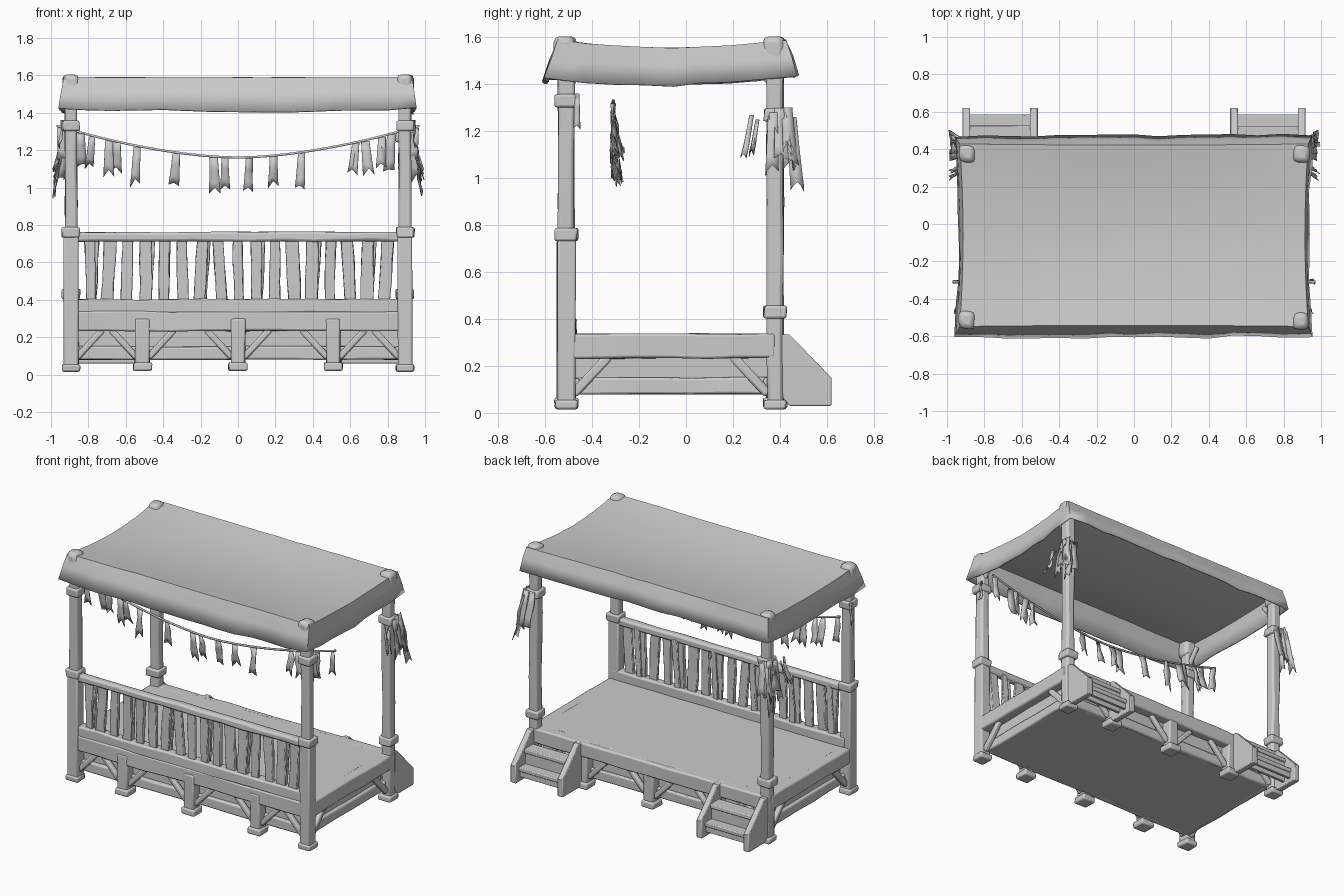
import bpy, bmesh, random
from math import radians
from mathutils import Vector

random.seed(4)
cube = bpy.data.objects.get("Cube")
if cube:
    bpy.data.objects.remove(cube, do_unlink=True)

grey = bpy.data.materials.new("plain_grey")
grey.use_nodes = True
tone = (0.6, 0.6, 0.6, 1)
grey.diffuse_color = tone
grey.node_tree.nodes["Principled BSDF"].inputs["Base Color"].default_value = tone

PX, FRONT, BACK = 0.893, -0.51, 0.38


def finish(bm, name, bevel=0, thick=0):
    bmesh.ops.recalc_face_normals(bm, faces=bm.faces)
    mesh = bpy.data.meshes.new(name)
    bm.to_mesh(mesh)
    bm.free()
    ob = bpy.data.objects.new(name, mesh)
    bpy.context.collection.objects.link(ob)
    mesh.materials.append(grey)
    if thick:
        mod = ob.modifiers.new("cloth", 'SOLIDIFY')
        mod.thickness = thick
        mod.offset = 0
    if bevel:
        mod = ob.modifiers.new("worn_edges", 'BEVEL')
        mod.width = bevel
        mod.segments = 2
        mod.limit_method = 'ANGLE'
        mod.angle_limit = radians(50)
    bpy.ops.object.select_all(action='DESELECT')
    ob.select_set(True)
    bpy.context.view_layer.objects.active = ob
    bpy.ops.object.shade_smooth_by_angle(angle=radians(40))


def beam(name, p, q, w, h, cuts=0, rough=0.0, bevel=0.01):
    """Rough timber running from p to q: w is sideways, h is upward."""
    p, q = Vector(p), Vector(q)
    d = q - p
    axis = d.normalized()
    side = Vector((1, 0, 0)) if abs(axis.z) > 0.9 else axis.cross(Vector((0, 0, 1))).normalized()
    up = side.cross(axis)
    bm = bmesh.new()
    rings = []
    for i in range(cuts + 2):
        c = p + d * i / (cuts + 1)
        ring = []
        for a, b in ((-1, -1), (1, -1), (1, 1), (-1, 1)):
            k = [random.uniform(-rough, rough) for _ in "ab"]
            ring.append(bm.verts.new(c + side * (a * w / 2 + k[0]) + up * (b * h / 2 + k[1])))
        rings.append(ring)
    for r, s in zip(rings, rings[1:]):
        for i in range(4):
            bm.faces.new((r[i], r[i - 1], s[i - 1], s[i]))
    bm.faces.new(rings[0])
    bm.faces.new(rings[-1])
    finish(bm, name, bevel)


def block(name, x, y, z0, z1, w, d, rough=0.004, bevel=0.01):
    beam(name, (x, y, z0), (x, y, z1), w, d, 0, rough, bevel)


def rag(name, top, w, length, across=(1, 0, 0), drift=(0, 0, 0)):
    """Torn hanging strip with a notched lower end."""
    top, across, drift = Vector(top), Vector(across), Vector(drift)
    bulge = across.cross(Vector((0, 0, 1)))
    bm = bmesh.new()
    rows = []
    for i in range(4):
        t = i / 3
        row = []
        for s in (-0.5, 0, 0.5):
            drop = t * length * (1 - (0.12 if s == 0 and i == 3 else 0) - random.uniform(0, 0.12) * (i == 3))
            pos = top + across * s * w * (0.8 + 0.35 * t) + drift * t
            row.append(bm.verts.new(pos + bulge * random.uniform(-0.012, 0.012) - Vector((0, 0, drop))))
        rows.append(row)
    for r, s in zip(rows, rows[1:]):
        for i in range(2):
            bm.faces.new((r[i], r[i + 1], s[i + 1], s[i]))
    finish(bm, name, thick=0.005)


# Corner posts with feet, bindings and knotted cloth caps
for sx, side in ((-1, "right"), (1, "left")):
    x = sx * PX
    for y, end, bands in ((FRONT, "front", (0.76, 1.33)), (BACK, "back", (0.43, 1.27))):
        tag = f"{end}_{side}"
        beam("post_" + tag, (x, y, 0.02), (x, y, 1.56), 0.066, 0.07, 6, 0.004, 0.014)
        block("post_foot_" + tag, x, y, 0.015, 0.055, 0.095, 0.095)
        block("post_cap_" + tag, x, y - 0.005, 1.47, 1.605, 0.085, 0.09, 0.008, 0.026)
        for z in bands:
            block("post_binding_" + tag, x, y, z - 0.028, z + 0.028, 0.095, 0.095, 0.006)
        inward = 1 if y < 0 else -1
        beam("canopy_brace_" + tag, (x, y, 1.38), (x, y + inward * 0.1, 1.51), 0.03, 0.03)
    block("lower_post_sleeve_" + side, x, FRONT, 0.03, 0.74, 0.08, 0.078, 0.003)

# Deck, closed base and edge beams
block("base_box", 0, -0.06, 0.08, 0.3, 1.72, 0.82, 0, 0.005)
block("deck", 0, -0.06, 0.28, 0.337, 1.78, 0.9, 0, 0.008)
beam("front_beam", (-PX, -0.508, 0.285), (PX, -0.508, 0.285), 0.07, 0.105, 9, 0.004)
beam("front_sill", (-PX, -0.503, 0.365), (PX, -0.503, 0.365), 0.068, 0.075, 9, 0.004)
beam("back_beam", (-PX, 0.385, 0.287), (PX, 0.385, 0.287), 0.07, 0.1, 9, 0.003)
for sx in (-1, 1):
    beam("side_beam", (sx * PX, FRONT, 0.285), (sx * PX, BACK, 0.285), 0.07, 0.105, 5, 0.003)
    beam("side_base_log", (sx * 0.86, FRONT, 0.115), (sx * 0.86, BACK, 0.115), 0.04, 0.07, 4, 0.004)
for y in (-0.475, 0.35):
    beam("base_log", (-PX, y, 0.115), (PX, y, 0.115), 0.04, 0.07, 8, 0.004)

# Short legs and diagonal braces below the deck
legs = (-PX, -0.51, 0, 0.51, PX)
for y, end in ((FRONT, "front"), (BACK, "back")):
    for x in legs:
        if abs(x) < 0.8:
            block("short_leg_" + end, x, y, 0.03, 0.3, 0.078, 0.075)
            block("short_leg_foot_" + end, x, y, 0.02, 0.065, 0.1, 0.1)
        for s in (-1, 1):
            if abs(x + s * 0.15) < PX:
                beam("leg_brace_" + end, (x + s * 0.03, y, 0.09), (x + s * 0.17, y, 0.24), 0.035, 0.035)
for sx in (-1, 1):
    for y, s in ((FRONT, 1), (BACK, -1)):
        beam("side_brace", (sx * PX, y + s * 0.03, 0.08), (sx * PX, y + s * 0.18, 0.24), 0.035, 0.04)

# Front railing with uneven slats, some of them doubled
beam("hand_rail", (-PX, FRONT, 0.737), (PX, FRONT, 0.737), 0.055, 0.05, 10, 0.004, 0.014)
count = 17
for i in range(count):
    x = -0.79 + 1.58 * i / (count - 1)
    lean = random.uniform(-0.012, 0.012)
    beam("rail_slat", (x - lean, -0.505, 0.38), (x + lean, -0.505, 0.73),
         random.uniform(0.05, 0.07), 0.026, 2, 0.005, 0.004)
    if i % 3 == 0:
        beam("crooked_slat", (x + 0.01, -0.49, 0.38), (x + 0.03, -0.49, 0.73), 0.04, 0.02, 2, 0.005, 0.004)

# Two small stairs at the back
profile = ((0.4, 0.335), (0.44, 0.335), (0.62, 0.15), (0.62, 0.03), (0.44, 0.03), (0.4, 0.08))
for sx in (-1, 1):
    for x in (0.535, 0.897):
        bm = bmesh.new()
        face = bm.faces.new([bm.verts.new((sx * x - 0.021, y, z)) for y, z in profile])
        ext = bmesh.ops.extrude_face_region(bm, geom=[face])["geom"]
        bmesh.ops.translate(bm, vec=(0.042, 0, 0), verts=[v for v in ext if isinstance(v, bmesh.types.BMVert)])
        finish(bm, "stair_stringer", 0.005)
    for y, z in ((0.475, 0.235), (0.535, 0.13)):
        block("stair_tread", sx * 0.715, y, z - 0.03, z, 0.34, 0.1, 0.002, 0.006)
        block("stair_riser", sx * 0.715, y + 0.03, 0.06, z - 0.02, 0.34, 0.02, 0, 0.003)

# Sagging cloth canopy with a hanging skirt
bm = bmesh.new()
bmesh.ops.create_grid(bm, x_segments=14, y_segments=8, size=1)
for v in bm.verts:
    u, w = v.co.x, v.co.y
    v.co = (u * (0.928 - 0.018 * (1 - w * w)), -0.06 + w * (0.485 - 0.006 * (1 - u * u)),
            1.552 + 0.033 * w * w - 0.016 * (1 - u * u) * (1 - w * w) + random.uniform(-0.002, 0.002))
edges = [e for e in bm.edges if e.is_boundary]
for drop in (0.07, 0.085):
    ext = bmesh.ops.extrude_edge_only(bm, edges=edges)["geom"]
    edges = [e for e in ext if isinstance(e, bmesh.types.BMEdge) and e.is_boundary]
    for v in [g for g in ext if isinstance(g, bmesh.types.BMVert)]:
        x, y = v.co.x, v.co.y
        if abs(x) > 0.9:
            v.co.x += 0.011 * (1 if x > 0 else -1)
        if y < -0.5:
            v.co.y -= 0.03
            drop_here = drop + 0.012 * (1 - abs(x) ** 4)
        elif y > 0.39:
            v.co.y += 0.023
            drop_here = drop - 0.004
        else:
            drop_here = drop
        v.co += Vector((random.uniform(-0.004, 0.004), random.uniform(-0.006, 0.006),
                        -drop_here + random.uniform(-0.005, 0.005)))
finish(bm, "canopy_cloth", thick=0.012)

# Sagging cord with rag bunting
BY = -0.31


def cord_z(x):
    return 1.16 + 0.15 * (abs(x) / 0.9) ** 1.7


curve = bpy.data.curves.new("bunting_cord", 'CURVE')
curve.dimensions = '3D'
curve.bevel_depth = 0.007
curve.bevel_resolution = 1
spline = curve.splines.new('POLY')
spline.points.add(20)
for i, pt in enumerate(spline.points):
    x = -0.97 + 1.94 * i / 20
    pt.co = (x, BY, cord_z(x), 1)
curve.materials.append(grey)
bpy.context.collection.objects.link(bpy.data.objects.new("bunting_cord", curve))
for x in (-0.95, -0.84, -0.78, -0.69, -0.65, -0.54, -0.33, -0.13, -0.07, 0.06, 0.19, 0.34,
          0.63, 0.68, 0.77, 0.82, 0.95):
    rag("bunting_rag", (x, BY, cord_z(x) - 0.005), random.uniform(0.04, 0.055),
        random.uniform(0.16, 0.22), drift=(random.uniform(-0.02, 0.02), random.uniform(-0.005, 0.05), 0))

# Rags tied around the back posts, and a small pair at the front posts
for sx in (-1, 1):
    for dy, z, w, n in ((-0.1, 1.27, 0.022, 0.2), (-0.075, 1.25, 0.018, 0.16), (-0.01, 1.28, 0.05, 0.28),
                        (0.02, 1.3, 0.055, 0.24), (0.05, 1.3, 0.055, 0.27), (0.07, 1.26, 0.05, 0.32)):
        rag("post_rag", (sx * 0.938, BACK + dy, z), w, n, (0, 1, 0), (sx * 0.045, dy * 0.35, 0))
    for x in (0.88, 0.93):
        rag("post_rag_back", (sx * x, 0.43, 1.29), 0.05, 0.27, (1, 0, 0), (sx * 0.025, 0.035, 0))
    rag("front_post_rag", (sx * 0.94, -0.465, 1.36), 0.025, 0.16, (0, 1, 0), (sx * 0.01, 0, 0))
